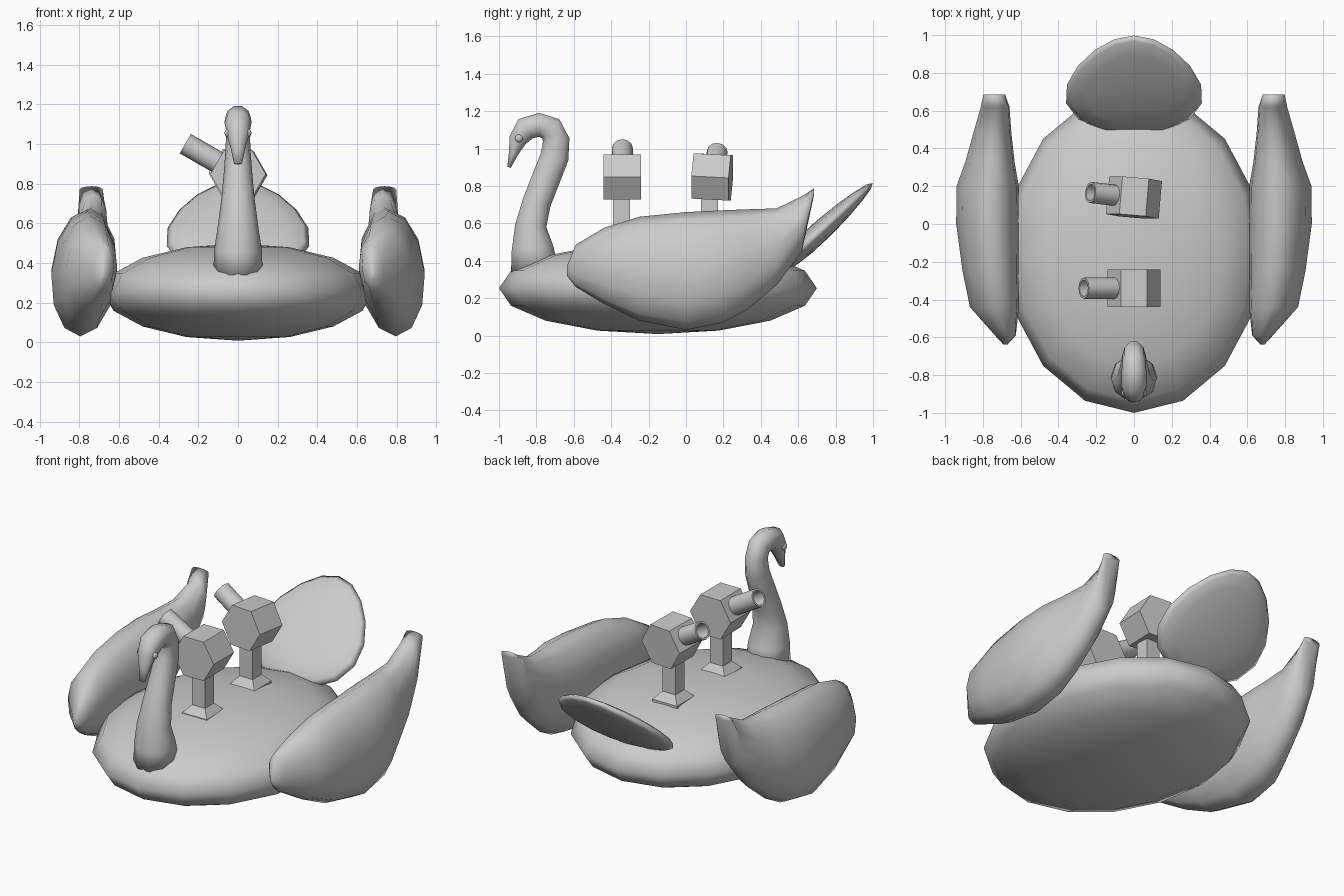
import bpy, bmesh
from math import sin, cos, pi, radians
from mathutils import Vector, Matrix

if "Cube" in bpy.data.objects:
    bpy.data.objects.remove(bpy.data.objects["Cube"])


def finish(bm, name, angle=None):
    """Turn a bmesh into an object; angle None = flat, else smooth below it."""
    bmesh.ops.recalc_face_normals(bm, faces=bm.faces)
    me = bpy.data.meshes.new(name)
    bm.to_mesh(me)
    bm.free()
    ob = bpy.data.objects.new(name, me)
    bpy.context.collection.objects.link(ob)
    if angle is not None:
        for p in me.polygons:
            p.use_smooth = True
        me.set_sharp_from_angle(angle=radians(angle))
    return ob


def ellipse(center, u, v, n):
    """Ring of n points around center with half-axes u and v."""
    c, u, v = Vector(center), Vector(u), Vector(v)
    return [c + u * cos(2 * pi * i / n) + v * sin(2 * pi * i / n) for i in range(n)]


def loft(name, rings, angle=None, matrix=None):
    """Skin a list of equal rings and cap both ends."""
    bm = bmesh.new()
    rows = [[bm.verts.new(p) for p in r] for r in rings]
    n = len(rows[0])
    for a, b in zip(rows, rows[1:]):
        for i in range(n):
            j = (i + 1) % n
            bm.faces.new((a[i], a[j], b[j], b[i]))
    bm.faces.new(rows[0])
    bm.faces.new(rows[-1])
    if matrix:
        bm.transform(matrix)
    return finish(bm, name, angle)


def sphere(name, center, radii, u=16, v=8):
    bm = bmesh.new()
    bmesh.ops.create_uvsphere(bm, u_segments=u, v_segments=v, radius=1)
    bm.transform(Matrix.Translation(center) @ Matrix.Diagonal((*radii, 1)))
    return finish(bm, name, 180)


# Body: flattened ellipsoid
sphere("body", (0, -0.15, 0.253), (0.68, 0.85, 0.245))

# Neck, head and beak: y, z, half depth, half width along the curve
path = [(-.807, .34, .135, .125), (-.82, .465, .118, .12), (-.83, .587, .088, .102),
        (-.797, .715, .08, .085), (-.749, .838, .08, .073), (-.703, .955, .08, .064),
        (-.694, 1.045, .075, .06), (-.722, 1.105, .072, .062), (-.785, 1.127, .067, .066),
        (-.858, 1.106, .067, .068), (-.90, 1.045, .05, .056), (-.922, .975, .027, .036),
        (-.946, .9, .01, .02)]
rings = []
for i, (y, z, d, w) in enumerate(path):
    a, b = path[max(i - 1, 0)], path[min(i + 1, len(path) - 1)]
    t = Vector((0, b[0] - a[0], b[1] - a[1])).normalized()
    if i == 0:
        t = Vector((0, 0, 1))
    rings.append(ellipse((0, y, z), (w, 0, 0), Vector((0, -t.z, t.y)) * d, 10))
loft("neck_and_head", rings, 180)

# Wings: y, bottom z, top z, centre x, half thickness
stations = [(-.637, .32, .37, .68, .012), (-.59, .26, .485, .682, .055),
            (-.44, .17, .575, .74, .13), (-.25, .08, .635, .76, .148),
            (0, .03, .66, .776, .165), (.2, .07, .67, .776, .165),
            (.33, .14, .675, .766, .13), (.485, .27, .68, .757, .1),
            (.62, .45, .745, .75, .076), (.685, .755, .787, .765, .058)]
for s, side in ((1, "left"), (-1, "right")):
    rings = []
    for y, lo, hi, x, w in stations:
        ring = ellipse((s * x, y, (lo + hi) / 2), (w, 0, 0), (0, 0, (hi - lo) / 2), 12)
        for p in ring:
            p.x -= s * 0.06 * (p.z - 0.35)
        rings.append(ring)
    loft(side + "_wing", rings, 180)
    sphere(side + "_eye", (s * 0.052, -0.893, 1.055), (.016, .022, .022), 8, 6)

# Tail: egg-shaped disc leaning back
tail = sphere("tail", (0, 0, 0), (1, 1, 1))
for v in tail.data.vertices:
    k = 1 - 0.25 * v.co.y
    v.co = (v.co.x * k * .355, v.co.y * .353, v.co.z * k * .055)
tail.data.transform(Matrix.Translation((0, .738, .576)) @ Matrix.Rotation(radians(42.6), 4, 'X'))

# Two posts, each with a hexagonal head and an open tube
for name, py, hy, length, tilt, turn in (("front", -.345, -.34, .307, 0, 0),
                                         ("rear", .125, .14, .268, -3, -5)):
    # Square post with flared foot
    rings = [[Vector((sx * h, py + sy * h, z)) for sx, sy in ((1, 1), (-1, 1), (-1, -1), (1, -1))]
             for h, z in ((.085, .47), (.085, .485), (.045, .53), (.045, .76))]
    loft(name + "_post", rings)
    place = (Matrix.Translation((0, hy, .848)) @ Matrix.Rotation(radians(turn), 4, 'Z')
             @ Matrix.Rotation(radians(tilt), 4, 'X'))
    # Hexagonal head, axis front to back
    loft(name + "_head", [ellipse((0, y, 0), (.14, 0, 0), (0, 0, .14), 6) for y in (-.1, .1)],
         matrix=place)
    # Hollow tube leaning up and sideways
    axis = Vector((-cos(radians(30)), 0, sin(radians(30))))
    perp = Vector((axis.z, 0, -axis.x))
    loft(name + "_tube", [ellipse(axis * d, (0, r, 0), perp * r, 12) for d, r in
                          ((.07, .056), (length, .056), (length, .044), (length - .1, .044))],
         40, place)
